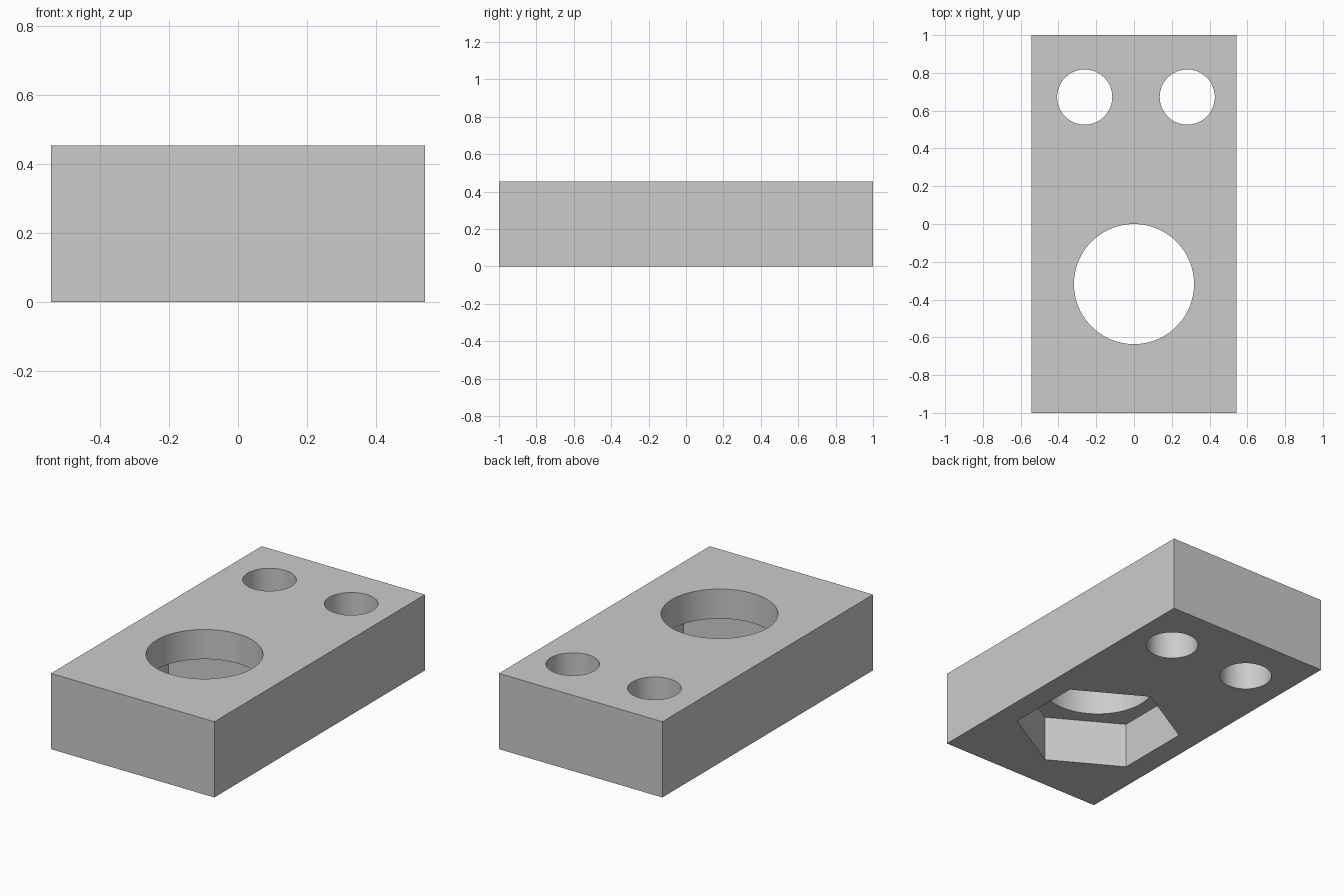
import bpy, math

default = bpy.data.objects.get("Cube")
if default:
    bpy.data.objects.remove(default, do_unlink=True)

WIDTH, LENGTH, HEIGHT = 1.086, 2.0, 0.455
BORE_Y = -0.318

grey = bpy.data.materials.new("light grey")
grey.use_nodes = True
colour = (0.6, 0.6, 0.6, 1)
grey.diffuse_color = colour
grey.node_tree.nodes["Principled BSDF"].inputs["Base Color"].default_value = colour

# Main block
bpy.ops.mesh.primitive_cube_add(size=1, location=(0, 0, HEIGHT / 2))
block = bpy.context.object
block.name = "mounting_block"
block.scale = (WIDTH, LENGTH, HEIGHT)
bpy.ops.object.transform_apply(location=True, rotation=False, scale=True)
block.data.materials.append(grey)


def cut(name, x, y, radius, sides, bottom, top, turn=0):
    """Subtract an upright prism from the block, then discard the cutter."""
    bpy.ops.mesh.primitive_cylinder_add(
        vertices=sides, radius=radius, depth=top - bottom,
        location=(x, y, (top + bottom) / 2), rotation=(0, 0, turn))
    cutter = bpy.context.object
    cutter.name = name
    cutter.hide_render = True
    cutter.data.materials.append(grey)
    mod = block.modifiers.new(name, 'BOOLEAN')
    mod.operation = 'DIFFERENCE'
    mod.solver = 'EXACT'
    mod.object = cutter
    bpy.ops.object.select_all(action='DESELECT')
    block.select_set(True)
    bpy.context.view_layer.objects.active = block
    bpy.ops.object.modifier_apply(modifier=mod.name)
    bpy.data.objects.remove(cutter, do_unlink=True)


# Two small through holes at the back
for side, x in (("right", -0.261), ("left", 0.282)):
    cut(side + "_hole", x, 0.672, 0.146, 64, -0.1, HEIGHT + 0.1)

# Large bore, opening into a hexagonal pocket underneath
cut("main_bore", 0, BORE_Y, 0.318, 96, -0.1, HEIGHT + 0.1)
cut("hex_pocket", 0, BORE_Y, 0.465, 6, -0.1, 0.277)

# Smooth hole walls, crisp edges
bpy.ops.object.shade_smooth_by_angle(angle=math.radians(30))
